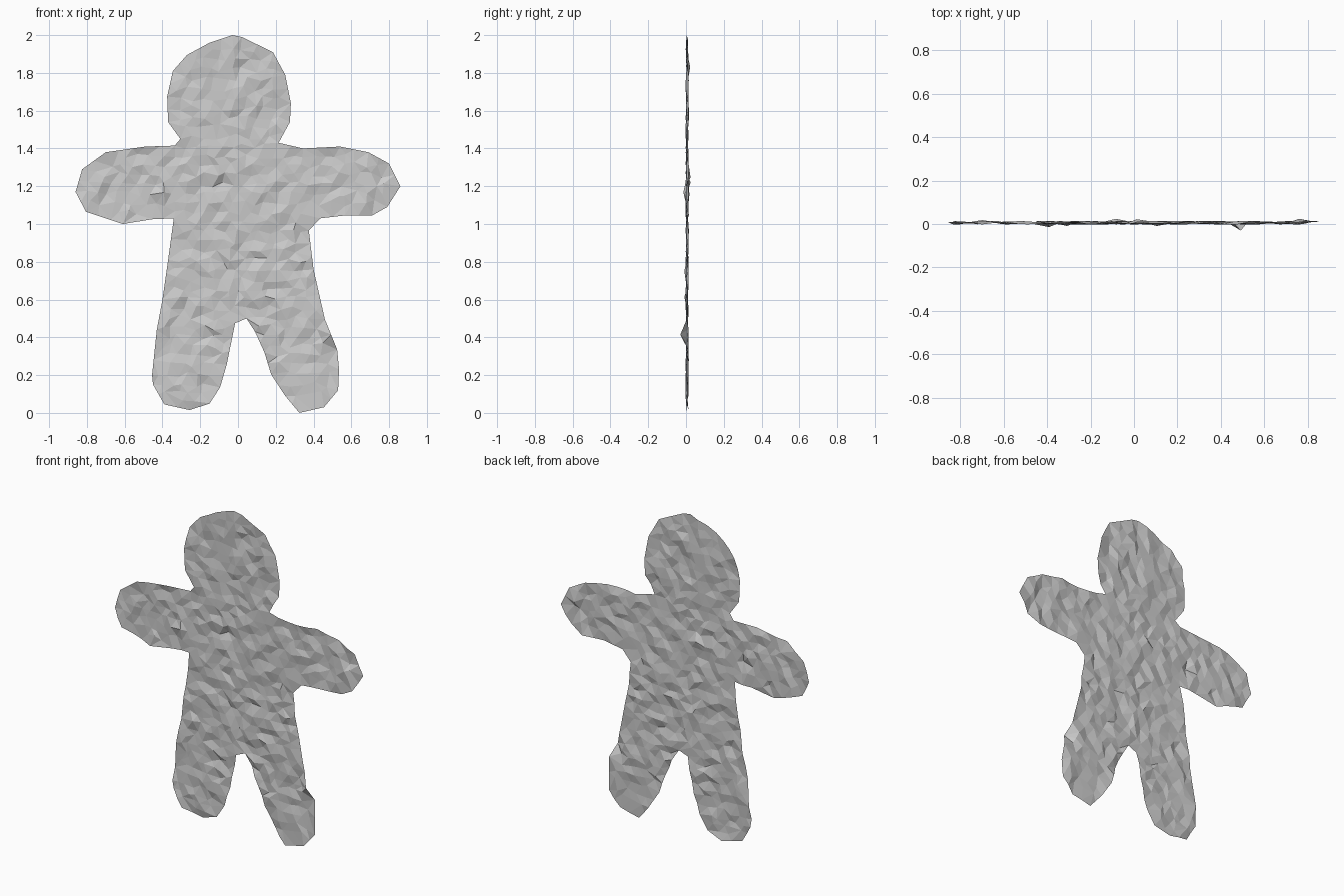
import bpy, random
from mathutils import Vector
from mathutils.geometry import delaunay_2d_cdt, intersect_point_line

if "Cube" in bpy.data.objects:
    bpy.data.objects.remove(bpy.data.objects["Cube"])

random.seed(4)

# Cookie outline in the x-z plane, clockwise from the top of the head
OUTLINE = [
    (-.03, 2.0), (.02, 1.99), (.185, 1.91), (.25, 1.79), (.28, 1.64), (.275, 1.54), (.215, 1.43),
    (.345, 1.40), (.54, 1.41), (.69, 1.38), (.80, 1.32), (.86, 1.20), (.79, 1.09), (.71, 1.045),
    (.565, 1.045), (.435, 1.03), (.375, .965), (.40, .76), (.46, .495), (.525, .335), (.535, .23),
    (.53, .12), (.455, .03), (.325, .0), (.25, .09), (.175, .205), (.14, .32), (.09, .43),
    (.045, .50), (-.015, .475), (-.06, .255), (-.095, .135), (-.15, .05), (-.255, .015),
    (-.39, .045), (-.45, .15), (-.455, .20), (-.43, .44), (-.40, .60), (-.37, .81), (-.355, .92),
    (-.34, 1.03), (-.455, 1.025), (-.61, 1.0), (-.805, 1.065), (-.86, 1.17), (-.825, 1.29),
    (-.70, 1.38), (-.49, 1.41), (-.335, 1.415), (-.305, 1.45), (-.37, 1.54), (-.375, 1.675),
    (-.345, 1.81), (-.27, 1.895), (-.15, 1.96)]

# Crumpled spots: x, z, depth
CREASES = [(0, 1.8, .016), (-.1, 1.21, .018), (-.68, 1.18, .012), (-.4, 1.15, -.02),
           (.78, 1.27, .018), (.1, .76, -.015), (-.32, .64, -.015), (.5, .38, -.036)]
STEP = .058


def refine(points, step):
    """Split long outline segments to match the surface triangle size."""
    out = []
    for a, b in zip(points, points[1:] + points[:1]):
        a, b = Vector(a), Vector(b)
        n = max(1, round((b - a).length / step))
        out += [a.lerp(b, i / n) for i in range(n)]
    return out


def edge_distance(p, pts):
    best = 9
    for a, b in zip(pts, pts[1:] + pts[:1]):
        q, t = intersect_point_line(p, a, b)
        q = a.lerp(b, min(1, max(0, t)))
        best = min(best, (p - q.to_2d()).length)
    return best


# Irregular points filling the outline
rim = refine(OUTLINE[::-1], .075)
points = list(rim)
for row in range(int(2 / (STEP * .87)) + 1):
    for col in range(int(1.8 / STEP) + 1):
        p = Vector((-.9 + STEP * (col + .5 * (row % 2)), row * STEP * .87))
        p += Vector((random.uniform(-.017, .017), random.uniform(-.017, .017)))
        if edge_distance(p, rim) > .032:
            points.append(p)
verts, _, faces, *_ = delaunay_2d_cdt(points, [], [list(range(len(rim)))], 1, 1e-5)

# Shallow facets with deeper creases at the crumpled spots
depth = [.006 + random.uniform(-.009, .009) for _ in verts]
for x, z, d in CREASES:
    spot = Vector((x, z))
    nearest = min(range(len(verts)), key=lambda i: (verts[i] - spot).length)
    depth[nearest] = .006 + d

mesh = bpy.data.meshes.new("cookie_sheet")
mesh.from_pydata([(v.x, y, v.y) for v, y in zip(verts, depth)], [], faces)
mesh.update()
cookie = bpy.data.objects.new("cookie_figure_sheet", mesh)
bpy.context.collection.objects.link(cookie)
